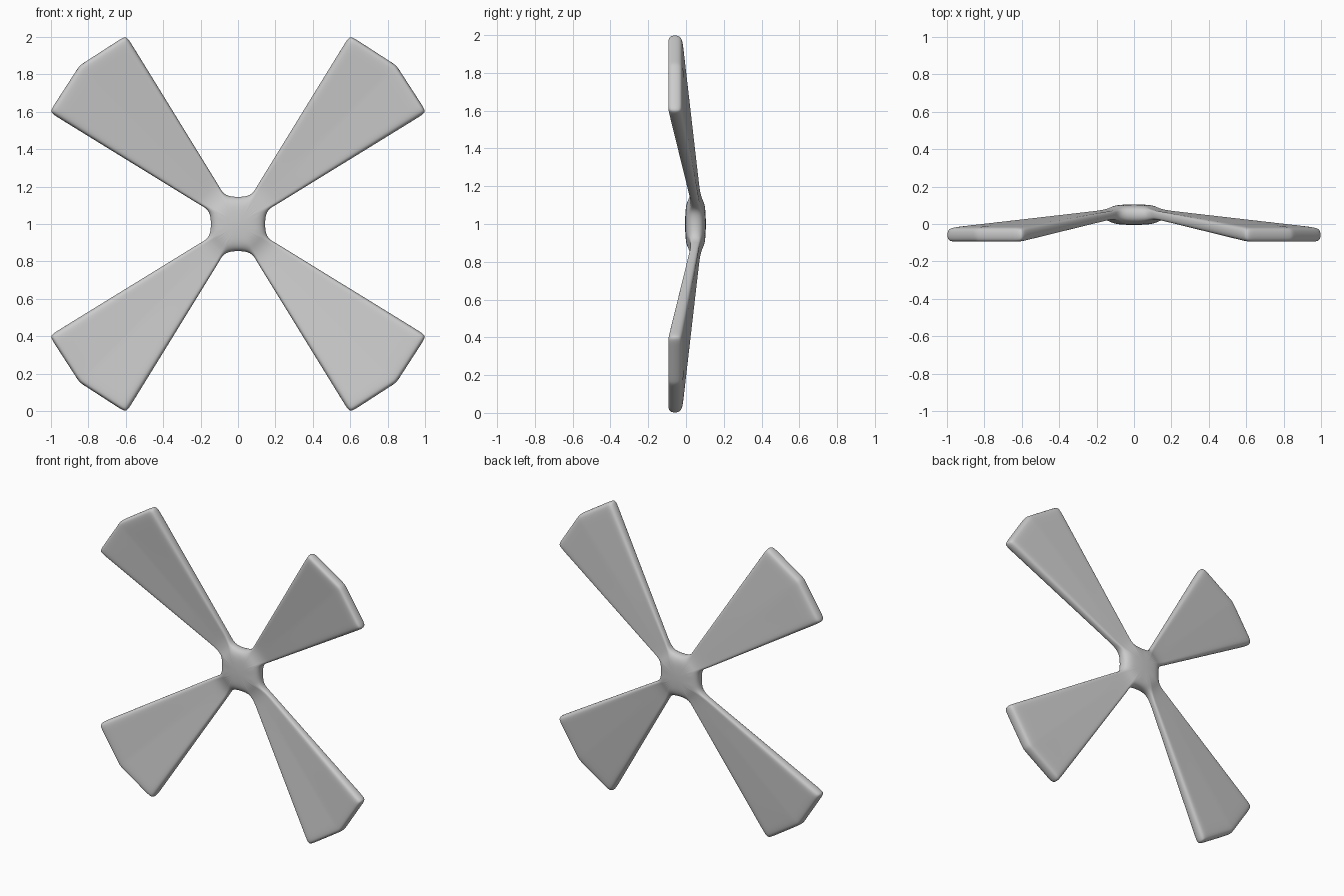
import bpy, bmesh, math
from mathutils import Vector

cube = bpy.data.objects.get("Cube")
if cube:
    bpy.data.objects.remove(cube, do_unlink=True)

# One flat grey
grey = bpy.data.materials.new("plain grey")
grey.use_nodes = True
colour = (0.6, 0.6, 0.6, 1)
grey.diffuse_color = colour
grey.node_tree.nodes["Principled BSDF"].inputs["Base Color"].default_value = colour


def mirrored(half):
    """Symmetric list of offsets across the blade."""
    return [-e for e in half] + [0] + half[::-1]


TIP = mirrored([0.293, 0.24, 0.035])
ROOT = mirrored([0.0707, 0.05, 0.015])
RIM = mirrored([0.053, 0.036, 0.012])
COLS = len(TIP)
HUB_Y = 0.05


def blade_station(f):
    """Points (radial, across, middle y, half thickness) between root 0 and tip 1."""
    row = []
    for tip_e, root_e in zip(TIP, ROOT):
        tip_d = 1.2 - 0.215 * abs(tip_e)
        row.append((0.21 + f * (tip_d - 0.21), root_e + f * (tip_e - root_e),
                    HUB_Y - 0.11 * f, 0.022 + 0.018 * f))
    return row


# Hub inner ring, hub rim, then stations along the blade
stations = [[(0.65 * 0.152, 0.65 * e, HUB_Y, 0.056) for e in RIM],
            [(0.152, e, HUB_Y, 0.032) for e in RIM]]
stations += [blade_station(f) for f in (0, 0.08, 0.5, 0.95, 1)]

bm = bmesh.new()
grid = []
for k in range(4):
    angle = math.radians(45 + 90 * k)
    c, s = math.cos(angle), math.sin(angle)
    grid.append([[[bm.verts.new(Vector((d * c - e * s, y + side * t, 1 + d * s + e * c)))
                   for d, e, y, t in row] for side in (-1, 1)] for row in stations])

last = COLS - 1
for k, blade in enumerate(grid):
    following = grid[(k + 1) % 4]
    for i in range(len(stations) - 1):
        a, b = blade[i], blade[i + 1]
        # Broad front and back faces
        for side in (0, 1):
            for u in range(last):
                bm.faces.new((a[side][u], a[side][u + 1], b[side][u + 1], b[side][u]))
        # Narrow blade edges
        if i > 0:
            for u in (0, last):
                bm.faces.new((a[0][u], b[0][u], b[1][u], a[1][u]))
    # Blade tip
    end = blade[-1]
    for u in range(last):
        bm.faces.new((end[0][u], end[0][u + 1], end[1][u + 1], end[1][u]))
    # Hub between this blade and the next
    for side in (0, 1):
        bm.faces.new((blade[0][side][last], following[0][side][0],
                      following[1][side][0], blade[1][side][last]))
    bm.faces.new((blade[1][0][last], following[1][0][0],
                  following[1][1][0], blade[1][1][last]))

# Hub caps
for side in (0, 1):
    bm.faces.new([v for blade in grid for v in blade[0][side]])

bmesh.ops.recalc_face_normals(bm, faces=bm.faces[:])
mesh = bpy.data.meshes.new("propeller")
bm.to_mesh(mesh)
bm.free()
mesh.materials.append(grey)
mesh.shade_smooth()

propeller = bpy.data.objects.new("propeller", mesh)
bpy.context.collection.objects.link(propeller)
rounding = propeller.modifiers.new("rounding", "SUBSURF")
rounding.levels = rounding.render_levels = 3
